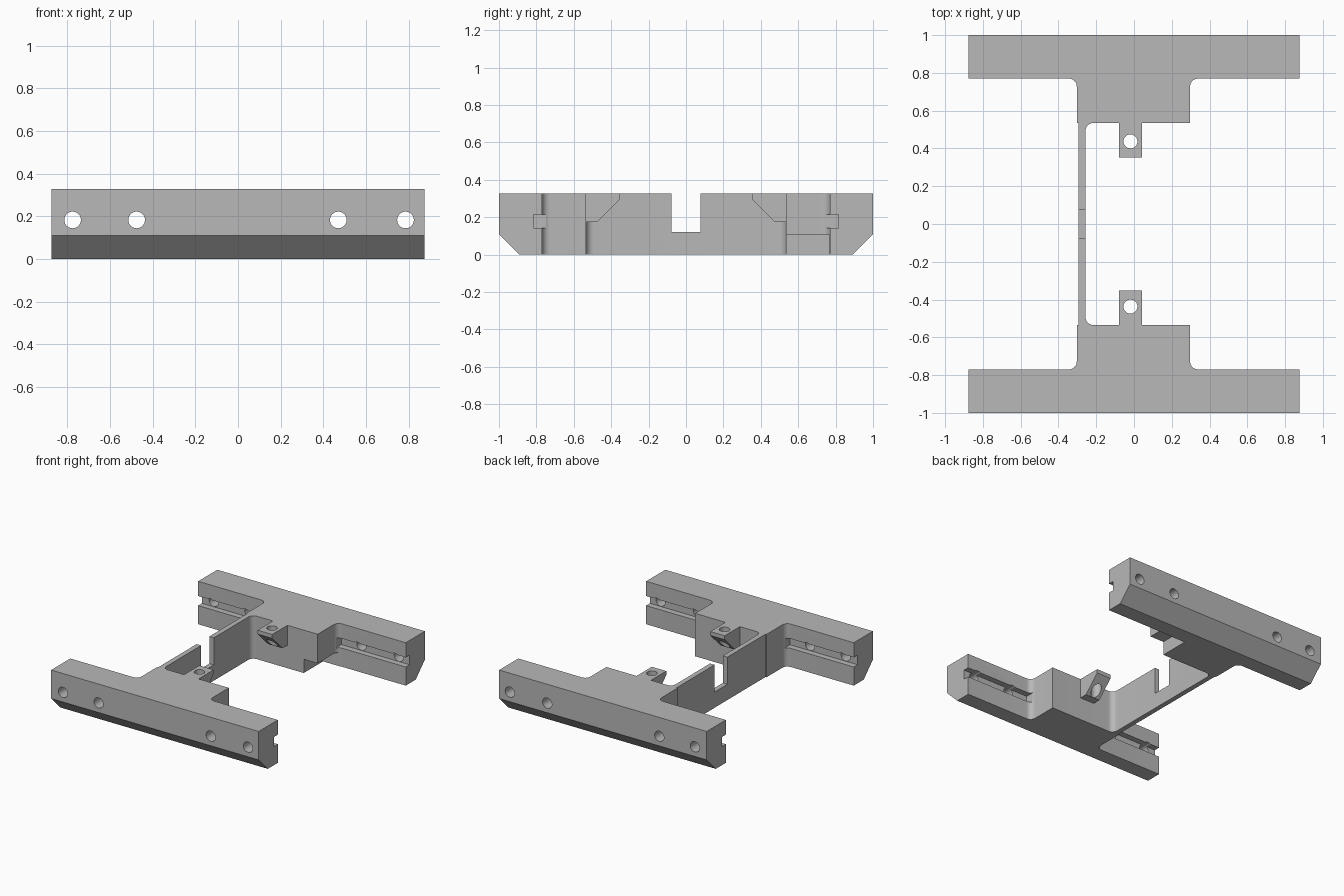
import bpy, bmesh, math

cube = bpy.data.objects.get("Cube")
if cube:
    bpy.data.objects.remove(cube, do_unlink=True)

# One plain grey material
grey = bpy.data.materials.new("plain grey")
grey.use_nodes = True
colour = (0.48, 0.48, 0.48, 1)
grey.diffuse_color = colour
grey.node_tree.nodes["Principled BSDF"].inputs["Base Color"].default_value = colour


def prism(name, points, low, high, axis):
    """Extrude a 2D outline from low to high along an axis."""
    place = {
        "x": lambda a, b, t: (t, a, b),
        "y": lambda a, b, t: (a, t, b),
        "z": lambda a, b, t: (a, b, t),
    }[axis]
    bm = bmesh.new()
    rings = [[bm.verts.new(place(a, b, t)) for a, b in points] for t in (low, high)]
    for ring in rings:
        bm.faces.new(ring)
    count = len(points)
    for i in range(count):
        j = (i + 1) % count
        bm.faces.new((rings[0][i], rings[0][j], rings[1][j], rings[1][i]))
    bmesh.ops.recalc_face_normals(bm, faces=bm.faces)
    mesh = bpy.data.meshes.new(name)
    bm.to_mesh(mesh)
    bm.free()
    mesh.materials.append(grey)
    obj = bpy.data.objects.new(name, mesh)
    bpy.context.collection.objects.link(obj)
    return obj


def arc(cx, cy, radius, start, end, steps):
    angles = [math.radians(start + (end - start) * i / steps) for i in range(steps + 1)]
    return [(cx + radius * math.cos(a), cy + radius * math.sin(a)) for a in angles]


def circle(cx, cy, radius):
    return arc(cx, cy, radius, 0, 360, 40)[:-1]


def rect(a0, a1, b0, b1):
    return [(a0, b0), (a1, b0), (a1, b1), (a0, b1)]


def flip(points, side):
    return [(a * side, b) for a, b in points]


def activate(obj):
    bpy.ops.object.select_all(action="DESELECT")
    obj.select_set(True)
    bpy.context.view_layer.objects.active = obj


def cut(obj, cutter):
    """Subtract the cutter from obj and discard it."""
    cutter.hide_render = True
    activate(obj)
    mod = obj.modifiers.new("cut", "BOOLEAN")
    mod.operation = "DIFFERENCE"
    mod.solver = "EXACT"
    mod.object = cutter
    bpy.ops.object.modifier_apply(modifier=mod.name)
    bpy.data.objects.remove(cutter, do_unlink=True)


def finish(obj):
    activate(obj)
    bpy.ops.object.shade_smooth_by_angle(angle=math.radians(30))


# Main dimensions
top = 0.327
half_width = 0.875
rail_in = 0.77
block_in = 0.535
block_left, block_right = -0.303, 0.297
wall_out, wall_in = -0.295, -0.257
fillet = 0.042

# Frame plan: rails, centre blocks and connecting wall with filleted corners
half = arc(wall_in + fillet, block_in - fillet, fillet, 180, 90, 8)
half += [(block_right, block_in)]
half += arc(block_right + fillet, rail_in - fillet, fillet, 180, 90, 8)
half += [(half_width, rail_in), (half_width, 1), (-half_width, 1), (-half_width, rail_in)]
half += arc(block_left - fillet, rail_in - fillet, fillet, 90, 0, 8)
half += [(block_left, block_in), (wall_out, block_in)]
plan = half + [(x, -y) for x, y in reversed(half)]
frame = prism("frame", plan, 0, top, "z")

for side in (1, -1):
    # Chamfer under the outer edge of each rail
    chamfer = [(0.87, -0.02), (1.02, -0.02), (1.02, 0.13)]
    cut(frame, prism("chamfer_cutter", flip(chamfer, side), -1, 1, "x"))
    # Grooves along the inner faces of the rails
    groove = flip(rect(0.748, 0.815, 0.142, 0.215), side)
    for low, high in ((block_right + 0.003, 1), (-1, block_left - 0.003)):
        cut(frame, prism("groove_cutter", groove, low, high, "x"))

# Bolt holes through both rails
for x in (-0.775, -0.475, 0.47, 0.785):
    cut(frame, prism("bolt_cutter", circle(x, 0.183, 0.039), -1.1, 1.1, "y"))

# Notch in the connecting wall
cut(frame, prism("wall_notch_cutter", rect(-0.077, 0.077, 0.12, 0.5), -0.4, -0.2, "x"))

# Step under the right edge of the back block
cut(frame, prism("step_cutter", rect(0.5, 0.767, -0.1, 0.105), 0.18, 0.4, "x"))
finish(frame)

# Bracket tabs with a slanted underside and a vertical screw hole
tab_profile = [(0.352, top), (0.352, 0.297), (0.475, 0.175), (block_in, 0.175), (block_in, top)]
for name, side in (("back_tab", 1), ("front_tab", -1)):
    tab = prism(name, flip(tab_profile, side), -0.08, 0.042, "x")
    cut(tab, prism("screw_cutter", circle(-0.019, 0.437 * side, 0.037), 0, 0.5, "z"))
    finish(tab)
